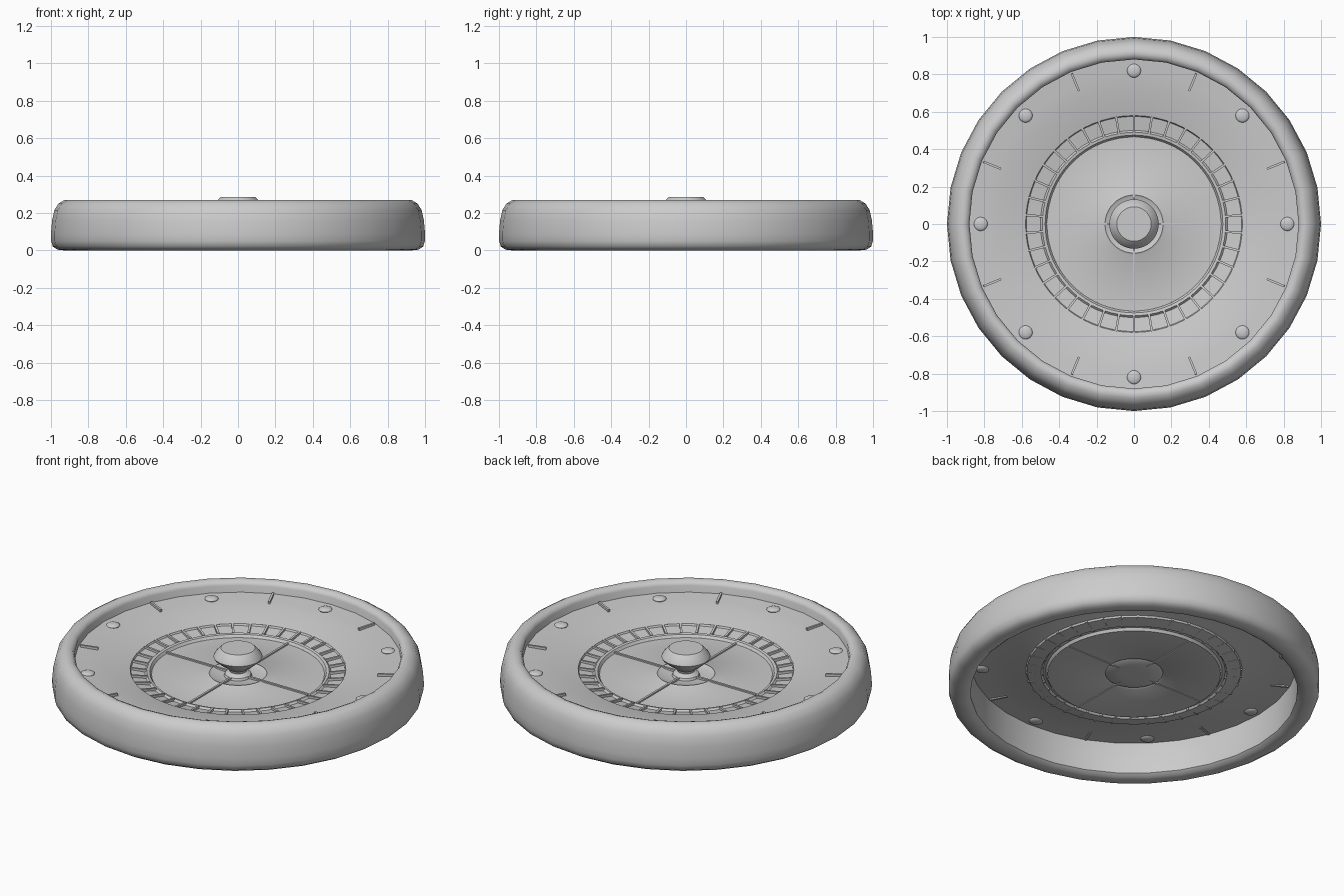
import bpy, bmesh, math
from mathutils import Matrix

if "Cube" in bpy.data.objects:
    bpy.data.objects.remove(bpy.data.objects["Cube"])


def finish(name, bm, angle=35):
    me = bpy.data.meshes.new(name)
    bm.to_mesh(me)
    bm.free()
    ob = bpy.data.objects.new(name, me)
    bpy.context.collection.objects.link(ob)
    bpy.ops.object.select_all(action='DESELECT')
    ob.select_set(True)
    bpy.context.view_layer.objects.active = ob
    bpy.ops.object.shade_smooth_by_angle(angle=math.radians(angle))
    return ob


def lathe(name, profile, sides=32, closed=False, angle=35):
    """Revolve (radius, z) points around the z axis."""
    bm = bmesh.new()
    rings = []
    for r, z in profile:
        if r == 0:
            rings.append([bm.verts.new((0, 0, z))] * sides)
        else:
            rings.append([bm.verts.new((r * math.cos(2 * math.pi * i / sides),
                                        r * math.sin(2 * math.pi * i / sides), z))
                          for i in range(sides)])
    pairs = list(zip(rings, rings[1:]))
    if closed:
        pairs.append((rings[-1], rings[0]))
    for a, b in pairs:
        for i in range(sides):
            j = (i + 1) % sides
            bm.faces.new(list(dict.fromkeys((a[i], a[j], b[j], b[i]))))
    bmesh.ops.recalc_face_normals(bm, faces=bm.faces)
    return finish(name, bm, angle)


def radial_bars(name, count, start, r0, r1, z0, z1, width, height):
    """Thin bars pointing outwards, sloping from z0 at r0 to z1 at r1."""
    bm = bmesh.new()
    slope = math.atan2(z1 - z0, r1 - r0)
    for i in range(count):
        a = start + 2 * math.pi * i / count
        m = (Matrix.Rotation(a, 4, 'Z')
             @ Matrix.Translation(((r0 + r1) / 2, 0, (z0 + z1) / 2))
             @ Matrix.Rotation(-slope, 4, 'Y')
             @ Matrix.Diagonal((math.hypot(r1 - r0, z1 - z0), width, height, 1)))
        bmesh.ops.create_cube(bm, size=1, matrix=m)
    return finish(name, bm)


# Thick rounded outer rim
lathe("outer_rim", [(0.88, 0.02), (0.90, 0.004), (0.93, 0.0), (0.965, 0.004), (0.99, 0.02),
                    (0.999, 0.05), (1.0, 0.09), (0.994, 0.16), (0.982, 0.215), (0.96, 0.25),
                    (0.93, 0.268), (0.91, 0.27), (0.89, 0.262), (0.88, 0.245)],
      closed=True, angle=50)

# Ball track sloping down to the pocket ring
lathe("ball_track", [(0.88, 0.205), (0.80, 0.198), (0.72, 0.19), (0.58, 0.158)], sides=64)

# Pocket ring and its dividers
lathe("pocket_ring", [(0.58, 0.158), (0.575, 0.148), (0.50, 0.136), (0.49, 0.146),
                      (0.475, 0.143), (0.465, 0.128)], sides=76)
radial_bars("pocket_dividers", 38, math.pi / 2, 0.49, 0.582, 0.142, 0.154, 0.012, 0.014)

# Inner disc with a shallow raised seat round the hub
lathe("inner_disc", [(0.465, 0.128), (0.165, 0.128), (0.155, 0.134), (0.145, 0.128),
                     (0.08, 0.122), (0, 0.122)], sides=64)
radial_bars("disc_spokes", 4, 0, 0.03, 0.468, 0.13, 0.13, 0.012, 0.012)

# Turret-like hub
lathe("hub", [(0, 0.12), (0.075, 0.122), (0.07, 0.135), (0.045, 0.15), (0.05, 0.165),
              (0.085, 0.19), (0.125, 0.222), (0.132, 0.235), (0.125, 0.25), (0.10, 0.278),
              (0.092, 0.285), (0, 0.285)])

# Round studs and slim bars alternating on the ball track
bm = bmesh.new()
for i in range(8):
    m = (Matrix.Rotation(i * math.pi / 4, 4, 'Z') @ Matrix.Translation((0.82, 0, 0.2))
         @ Matrix.Diagonal((1, 1, 0.35, 1)))
    bmesh.ops.create_uvsphere(bm, u_segments=20, v_segments=10, radius=0.037, matrix=m)
finish("track_studs", bm)
radial_bars("track_bars", 8, math.pi / 8, 0.77, 0.87, 0.2, 0.206, 0.012, 0.02)
